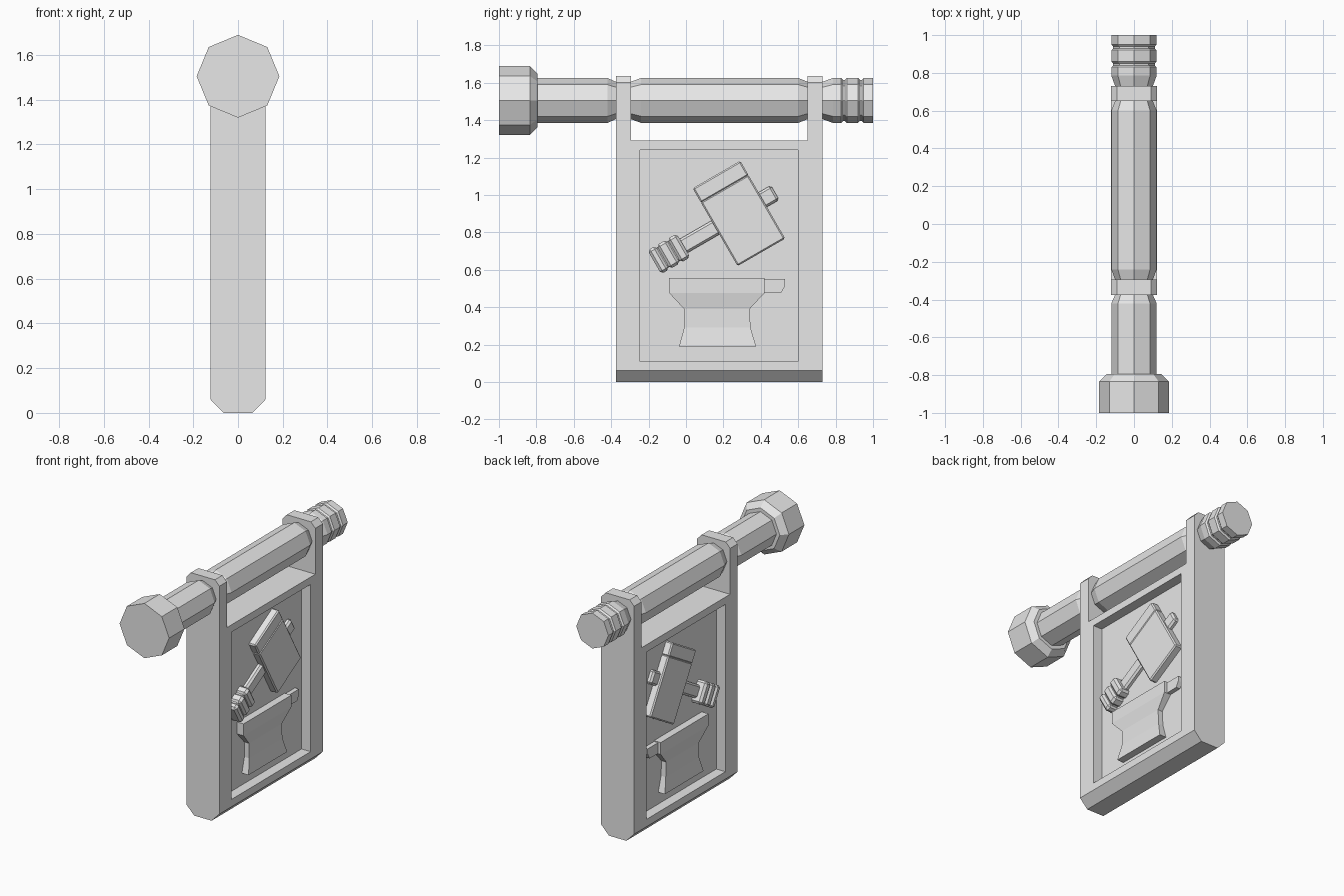
import bpy, bmesh, math
from mathutils import Matrix, Vector

old = bpy.data.objects.get("Cube")
if old:
    bpy.data.objects.remove(old, do_unlink=True)

grey = bpy.data.materials.new("stone_grey")
grey.use_nodes = True
grey.diffuse_color = (0.8, 0.8, 0.8, 1)
grey.node_tree.nodes["Principled BSDF"].inputs["Base Color"].default_value = (0.8, 0.8, 0.8, 1)


def finish(name, bm):
    bmesh.ops.recalc_face_normals(bm, faces=bm.faces)
    mesh = bpy.data.meshes.new(name)
    bm.to_mesh(mesh)
    bm.free()
    mesh.materials.append(grey)
    obj = bpy.data.objects.new(name, mesh)
    bpy.context.collection.objects.link(obj)
    return obj


def loft(name, rings):
    """Skin a row of matching closed rings and cap both ends."""
    bm = bmesh.new()
    loops = [[bm.verts.new(p) for p in ring] for ring in rings]
    n = len(loops[0])
    for a, b in zip(loops, loops[1:]):
        for i in range(n):
            j = (i + 1) % n
            bm.faces.new((a[i], a[j], b[j], b[i]))
    bm.faces.new(loops[0])
    bm.faces.new(loops[-1])
    return finish(name, bm)


def box(name, x, y, z, bevel=0, matrix=None):
    """Box between (min, max) pairs with optional chamfers."""
    bm = bmesh.new()
    bmesh.ops.create_cube(bm, size=1)
    for v in bm.verts:
        v.co = Vector([(lo + hi) / 2 + c * (hi - lo) for c, (lo, hi) in zip(v.co, (x, y, z))])
    if bevel:
        bmesh.ops.bevel(bm, geom=bm.edges[:], offset=bevel, segments=1, affect='EDGES')
    if matrix:
        bm.transform(matrix)
    return finish(name, bm)


# Octagonal rod with knob, strap necks and end grooves: (y, radius)
ROD_Z = 1.505
rod = [(-1, .185), (-.835, .185), (-.795, .145), (-.795, .12), (-.42, .12),
       (-.375, .1), (-.295, .1), (-.24, .12), (.6, .12), (.65, .1), (.73, .1),
       (.785, .12), (.83, .12), (.84, .11), (.85, .11), (.86, .12),
       (.92, .12), (.93, .11), (.94, .11), (.95, .12), (1, .12)]
loft("rod", [[(r * math.sin(k * math.pi / 4), y, ROD_Z + r * math.cos(k * math.pi / 4))
              for k in range(8)] for y, r in rod])

# Banner slab with chamfered hem; the gap and both recesses are cut out
half = [(.065, 0), (.123, .06), (.123, 1.6), (.09, 1.635)]
section = half + [(-x, z) for x, z in reversed(half)]
banner = loft("banner", [[(x, y, z) for x, z in section] for y in (-.375, .73)])
cutters = [box("strap_gap", (-.3, .3), (-.295, .65), (1.29, 1.8))]
for side in ((.055, .3), (-.3, -.055)):
    cutters.append(box("recess", side, (-.245, .6), (.11, 1.24)))
for cutter in cutters:
    cutter.hide_render = True
    mod = banner.modifiers.new("cut", 'BOOLEAN')
    mod.operation = 'DIFFERENCE'
    mod.solver = 'EXACT'
    mod.object = cutter
graph = bpy.context.evaluated_depsgraph_get()
cut_mesh = bpy.data.meshes.new_from_object(banner.evaluated_get(graph))
banner.modifiers.clear()
banner.data = cut_mesh
for cutter in cutters:
    bpy.data.objects.remove(cutter, do_unlink=True)

# Anvil relief on both faces: (z, y start, y end, half depth)
anvil = [(.19, -.037, .375, .105), (.29, -.01, .345, .09), (.39, -.01, .34, .09),
         (.476, -.09, .42, .105), (.556, -.09, .42, .105)]
loft("anvil", [[(-d, a, z), (d, a, z), (d, b, z), (-d, b, z)] for z, a, b, d in anvil])
horn = [(.41, .476), (.51, .478), (.53, .515), (.53, .55), (.41, .55)]
loft("anvil_horn", [[(x, y, z) for y, z in horn] for x in (-.085, .085)])

# Hammer relief, built along y and tilted 30 degrees
tilt = Matrix.Translation((0, .283, .901)) @ Matrix.Rotation(math.radians(30), 4, 'X')


def hammer_part(name, depth, y, z, bevel):
    box(name, (-depth, depth), y, z, bevel, tilt)


hammer_part("hammer_head", .105, (-.147, .147), (-.24, .155), .008)
hammer_part("hammer_cap", .105, (-.147, .147), (.15, .24), .008)
hammer_part("hammer_shaft", .085, (-.36, -.13), (-.045, .04), .012)
hammer_part("hammer_nub", .085, (.13, .223), (-.045, .045), .012)
hammer_part("grip_core", .11, (-.515, -.35), (-.062, .062), .012)
for start, end in ((-.522, -.472), (-.468, -.405), (-.401, -.342)):
    hammer_part("grip_band", .123, (start, end), (-.073, .073), .014)
